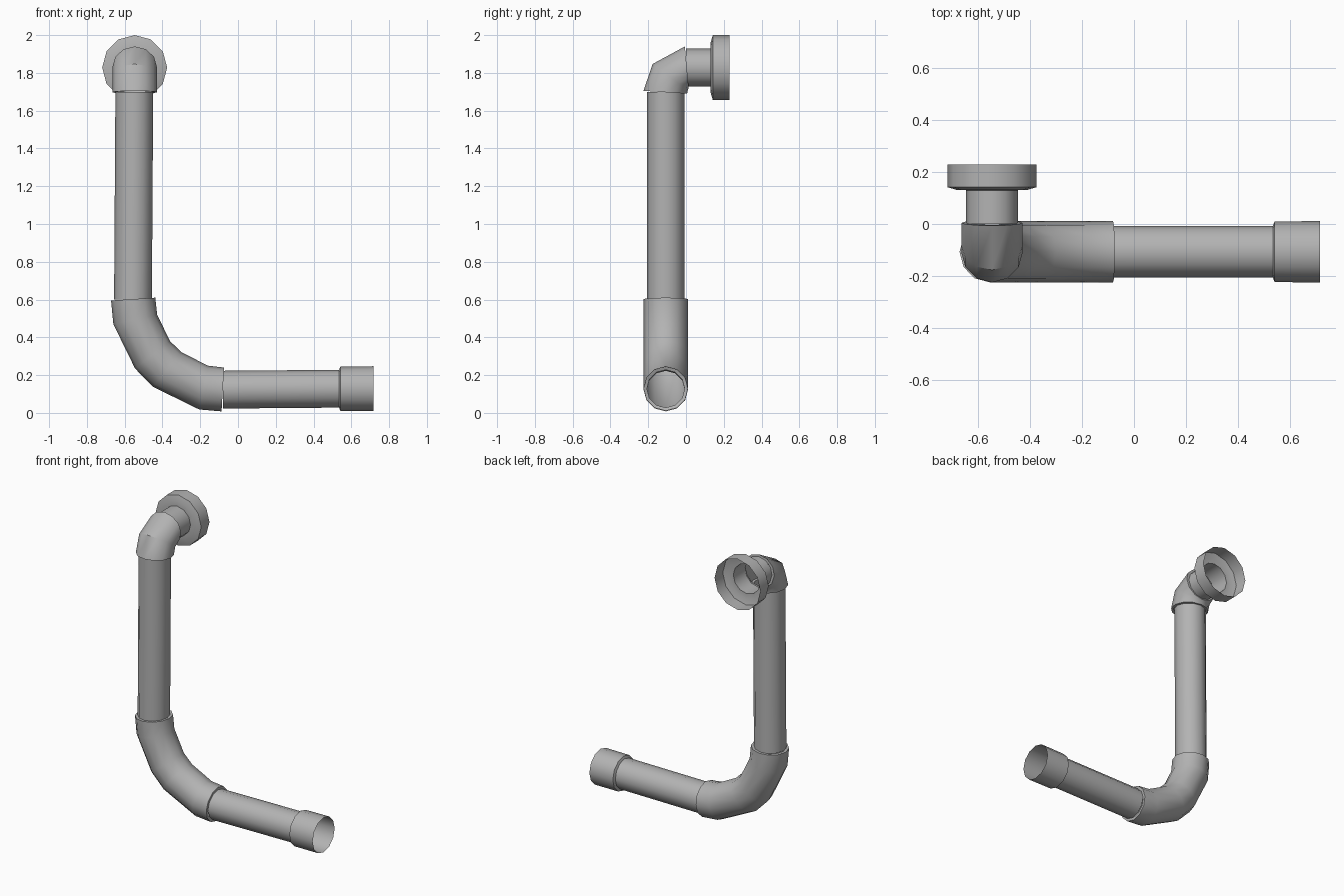
import bpy, bmesh, math
from mathutils import Vector

if "Cube" in bpy.data.objects:
    bpy.data.objects.remove(bpy.data.objects["Cube"])

SIDES = 12
LOW_Y = -0.107    # plane of the long run and lower bend
TOP_X = -0.547    # plane of the upper bend and wall flange

grey = bpy.data.materials.new("pipe_grey")
grey.diffuse_color = (0.45, 0.45, 0.45, 1)
grey.use_nodes = True
grey.node_tree.nodes["Principled BSDF"].inputs["Base Color"].default_value = grey.diffuse_color


def in_xz(a, z):
    return Vector((a, LOW_Y, z))


def in_yz(a, z):
    return Vector((TOP_X, a, z))


def tube(name, place, side, sections):
    """Skin rings; each is (outer a, outer z, inner a, inner z, half width)."""
    bm = bmesh.new()
    rings, centres = [], []
    for a1, z1, a2, z2, r in sections:
        p, q = place(a1, z1), place(a2, z2)
        c, v, u = (p + q) / 2, (p - q) / 2, Vector(side) * r
        centres.append(c)
        rings.append([bm.verts.new(c + v * math.cos(t) + u * math.sin(t))
                      for t in (2 * math.pi * i / SIDES for i in range(SIDES))])
    facing = 0
    for k in range(len(rings) - 1):
        lo, hi = rings[k], rings[k + 1]
        mid = (centres[k] + centres[k + 1]) / 2
        for i in range(SIDES):
            j = (i + 1) % SIDES
            f = bm.faces.new((lo[i], lo[j], hi[j], hi[i]))
            f.normal_update()
            facing += f.normal.dot(f.calc_center_median() - mid) * f.calc_area()
    if facing < 0:
        bmesh.ops.reverse_faces(bm, faces=bm.faces[:])
    me = bpy.data.meshes.new(name)
    bm.to_mesh(me)
    bm.free()
    me.materials.append(grey)
    ob = bpy.data.objects.new(name, me)
    bpy.context.collection.objects.link(ob)
    bpy.ops.object.select_all(action='DESELECT')
    ob.select_set(True)
    bpy.context.view_layer.objects.active = ob
    bpy.ops.object.shade_smooth_by_angle(angle=math.radians(38))


def upright(a, z, r):
    """Level ring for a vertical pipe."""
    return (a - r, z, a + r, z, r)


def across(a, z, r):
    """Vertical ring for a horizontal pipe."""
    return (a, z - r, a, z + r, r)


def with_lips(sections, k=0.85):
    """Close both ends of a fitting down to the pipe radius."""
    def shrink(s):
        a, z = (s[0] + s[2]) / 2, (s[1] + s[3]) / 2
        return (a + (s[0] - a) * k, z + (s[1] - z) * k,
                a + (s[2] - a) * k, z + (s[3] - z) * k, s[4] * k)
    return [shrink(sections[0])] + sections + [shrink(sections[-1])]


Y, X = (0, 1, 0), (1, 0, 0)

# Straight pipes
tube("vertical_pipe", in_xz, Y, [upright(-0.556, 0.60, 0.1), upright(-0.549, 1.70, 0.1)])
tube("lower_pipe", in_xz, Y, [across(-0.08, 0.123, 0.1), across(0.54, 0.128, 0.1)])
tube("wall_pipe", in_yz, X, [across(0.0, 1.828, 0.1), across(0.132, 1.828, 0.1)])

# Open socket at the end of the lower pipe
tube("end_socket", in_xz, Y, [across(0.535, 0.128, 0.1), across(0.542, 0.128, 0.117),
                              across(0.717, 0.129, 0.118)])

# Wide lower bend
R = 0.118
tube("lower_elbow", in_xz, Y, with_lips([
    (-0.672, 0.595, -0.438, 0.61, R),
    (-0.66, 0.47, -0.428, 0.52, R),
    (-0.545, 0.235, -0.36, 0.38, R),
    (-0.45, 0.138, -0.30, 0.322, R),
    (-0.205, 0.018, -0.16, 0.25, R),
    (-0.087, 0.008, -0.074, 0.24, R)]))

# Tight upper bend turning back to the wall
tube("upper_elbow", in_yz, X, with_lips([
    (-0.225, 1.705, 0.006, 1.69, R),
    (-0.177, 1.847, 0.01, 1.71, R),
    (-0.006, 1.94, 0.014, 1.722, R)]))

# Hollow wall flange, open at the back
tube("wall_flange", in_yz, X, [across(0.13, 1.828, 0.1), across(0.131, 1.828, 0.135),
                               across(0.142, 1.828, 0.172), across(0.23, 1.828, 0.172)])
